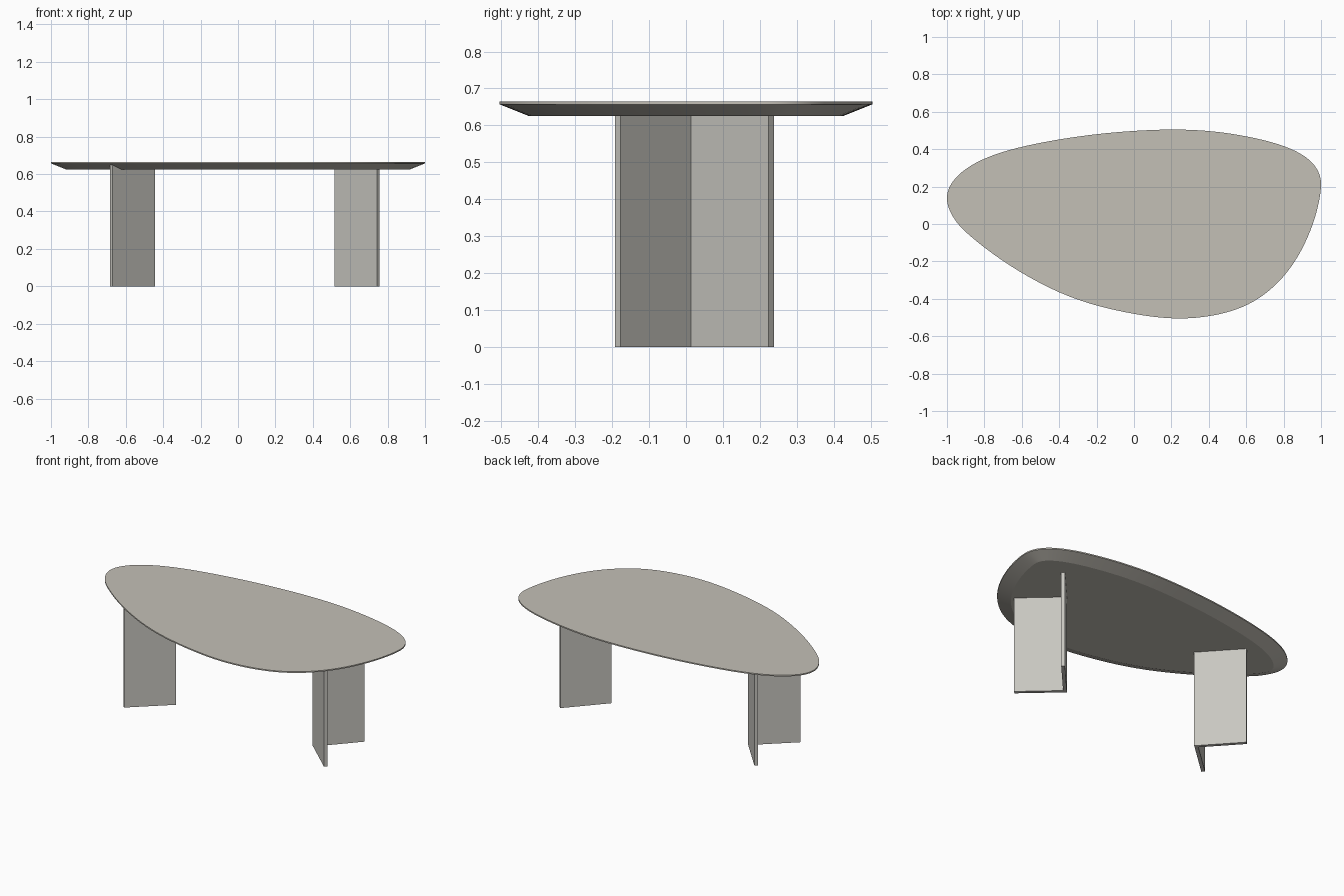
import bpy, bmesh, math
from mathutils import Vector

if "Cube" in bpy.data.objects:
    bpy.data.objects.remove(bpy.data.objects["Cube"])


def material(name, rgb):
    m = bpy.data.materials.new(name)
    m.diffuse_color = (*rgb, 1)
    m.use_nodes = True
    m.node_tree.nodes["Principled BSDF"].inputs["Base Color"].default_value = m.diffuse_color
    return m


def loft(name, rings, mat):
    """Closed solid through a stack of equal-length rings, capped at both ends."""
    bm = bmesh.new()
    loops = [[bm.verts.new(p) for p in ring] for ring in rings]
    n = len(loops[0])
    for a, b in zip(loops, loops[1:]):
        for i in range(n):
            j = (i + 1) % n
            bm.faces.new((a[i], a[j], b[j], b[i]))
    bm.faces.new(loops[0][::-1])
    bm.faces.new(loops[-1])
    bmesh.ops.recalc_face_normals(bm, faces=bm.faces)
    me = bpy.data.meshes.new(name)
    bm.to_mesh(me)
    bm.free()
    me.materials.append(mat)
    ob = bpy.data.objects.new(name, me)
    bpy.context.collection.objects.link(ob)
    return ob


def smooth_outline(ctrl, steps=6):
    """Closed Catmull-Rom curve, lightly relaxed."""
    c = [Vector(p) for p in ctrl]
    n, pts = len(c), []
    for i in range(n):
        p0, p1, p2, p3 = (c[(i + k) % n] for k in (-1, 0, 1, 2))
        for s in range(steps):
            t = s / steps
            pts.append(0.5 * (2 * p1 + (p2 - p0) * t + (2 * p0 - 5 * p1 + 4 * p2 - p3) * t * t
                              + (3 * p1 - p0 - 3 * p2 + p3) * t ** 3))
    for _ in range(10):
        pts = [(pts[i - 1] + 2 * p + pts[(i + 1) % len(pts)]) / 4 for i, p in enumerate(pts)]
    return pts


def inset(pts, d):
    """Move each point of a clockwise outline inward by d."""
    out = []
    for i, p in enumerate(pts):
        t = (pts[(i + 1) % len(pts)] - pts[i - 1]).normalized()
        out.append(p + Vector((t.y, -t.x)) * d)
    return out


top_mat = material("warm grey top", (0.55, 0.525, 0.47))
leg_mat = material("light grey legs", (0.58, 0.57, 0.53))

# Tabletop: rounded pebble outline with a thin rim and an undercut bevel
ctrl = [(-1.0, 0.13), (-0.97, 0.23), (-0.85, 0.33), (-0.63, 0.41), (-0.29, 0.472), (0, 0.50),
        (0.26, 0.508), (0.51, 0.488), (0.78, 0.43), (0.93, 0.355), (0.99, 0.275), (1.0, 0.185),
        (0.957, 0), (0.86, -0.2), (0.727, -0.35), (0.55, -0.455), (0.28, -0.503), (0, -0.475),
        (-0.34, -0.39), (-0.66, -0.22), (-0.877, -0.056), (-0.957, 0.03)]
edge = smooth_outline(ctrl)
lo = [min(p[k] for p in edge) for k in (0, 1)]
hi = [max(p[k] for p in edge) for k in (0, 1)]
half = (1.0, 0.505)
edge = [Vector([((p[k] - lo[k]) / (hi[k] - lo[k]) * 2 - 1) * half[k] for k in (0, 1)]) for p in edge]
under = inset(edge, 0.08)
top = loft("tabletop", [[(p.x, p.y, z) for p in ring]
                        for ring, z in ((under, 0.625), (edge, 0.657), (edge, 0.665))], top_mat)
bpy.context.view_layer.objects.active = top
top.select_set(True)
bpy.ops.object.shade_smooth_by_angle(angle=math.radians(20))

# Legs: V-shaped panels, mirrored so both open outward
A = Vector((0.517, 0.012))
ang, L, T = math.radians(47.8), 0.305, 0.0215
e1 = Vector((math.cos(ang), math.sin(ang)))
e2 = Vector((math.sin(ang), -math.cos(ang)))
profile = [A, A + L * e2, A + L * e2 + T * e1, A + T * (e1 + e2), A + L * e1 + T * e2, A + L * e1]
MID = 0.036
for name, flip in (("right_leg", False), ("left_leg", True)):
    pts = [Vector((2 * MID - p.x, p.y)) if flip else p for p in profile]
    loft(name, [[(p.x, p.y, z) for p in pts] for z in (0, 0.648)], leg_mat)
